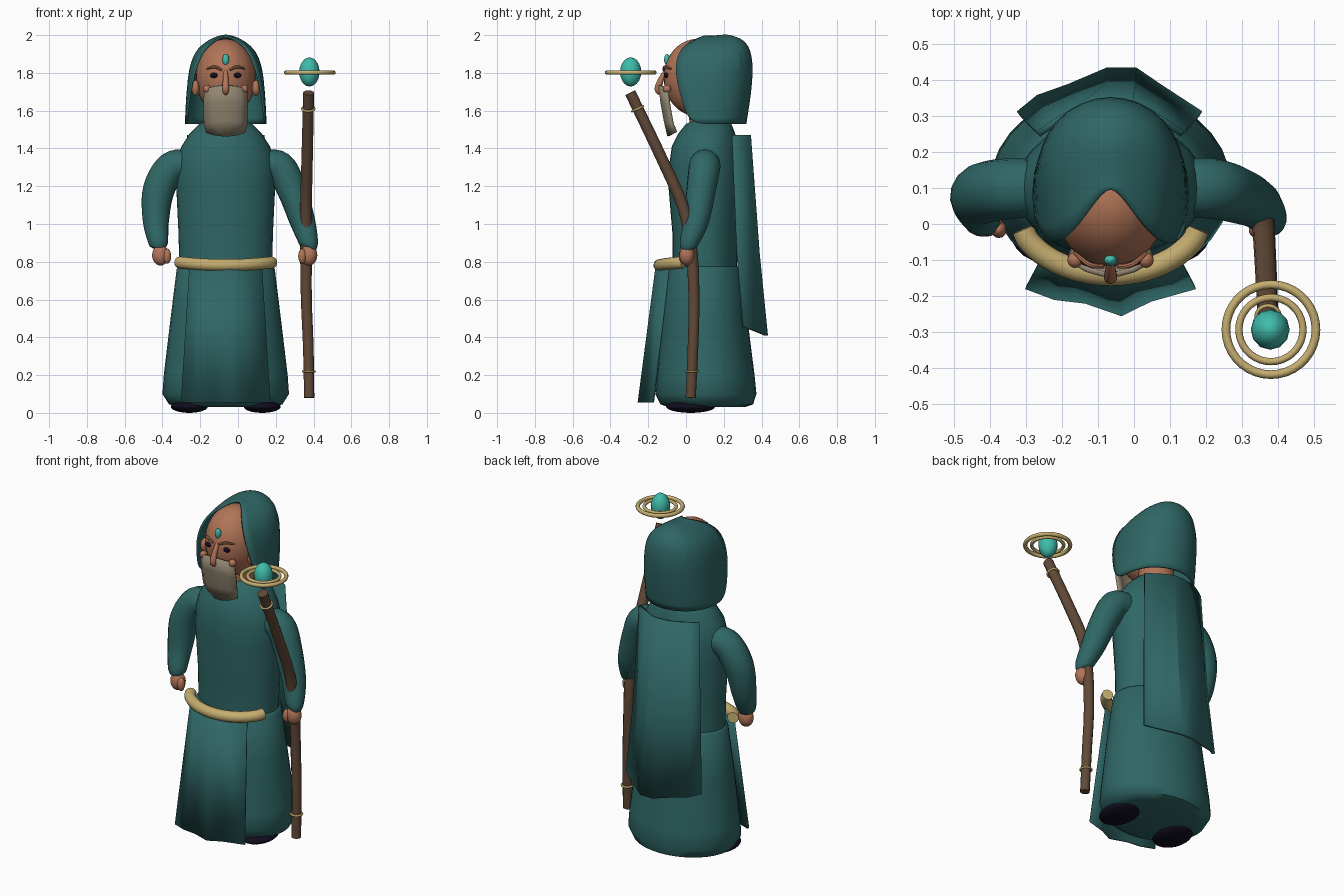
import bpy, bmesh, math
from mathutils import Vector

if "Cube" in bpy.data.objects:
    bpy.data.objects.remove(bpy.data.objects["Cube"])

CX = -0.065  # body centre line


def material(name, r, g, b):
    m = bpy.data.materials.new(name)
    m.diffuse_color = (r, g, b, 1)
    m.use_nodes = True
    m.node_tree.nodes["Principled BSDF"].inputs["Base Color"].default_value = m.diffuse_color
    return m


TEAL = material("teal_cloth", 0.028, 0.135, 0.13)
SKIN = material("tan_skin", 0.44, 0.175, 0.095)
GOLD = material("pale_gold", 0.56, 0.42, 0.16)
WOOD = material("brown_wood", 0.12, 0.066, 0.038)
GEM = material("turquoise_gem", 0.05, 0.5, 0.41)
BEARD = material("grey_beige_hair", 0.29, 0.24, 0.165)
DARK = material("near_black_navy", 0.006, 0.004, 0.014)


def smooth(ob, angle=40):
    bpy.ops.object.select_all(action='DESELECT')
    ob.select_set(True)
    bpy.context.view_layer.objects.active = ob
    bpy.ops.object.shade_smooth_by_angle(angle=math.radians(angle))


def mesh_object(name, verts, faces, mat, loc=(0, 0, 0)):
    me = bpy.data.meshes.new(name)
    me.from_pydata([tuple(v) for v in verts], [], faces)
    bm = bmesh.new()
    bm.from_mesh(me)
    bmesh.ops.remove_doubles(bm, verts=bm.verts, dist=1e-5)
    bmesh.ops.recalc_face_normals(bm, faces=bm.faces)
    bm.to_mesh(me)
    bm.free()
    me.materials.append(mat)
    ob = bpy.data.objects.new(name, me)
    ob.location = loc
    bpy.context.collection.objects.link(ob)
    return ob


def loft(name, rings, mat, n=32):
    """Closed body through elliptical rings (z, y, rx, ry)."""
    verts = [(rx * math.cos(a), y + ry * math.sin(a), z) for z, y, rx, ry in rings
             for a in (math.tau * i / n for i in range(n))]
    faces = [(r * n + i, r * n + (i + 1) % n, (r + 1) * n + (i + 1) % n, (r + 1) * n + i)
             for r in range(len(rings) - 1) for i in range(n)]
    faces += [tuple(range(n)), tuple(range(len(verts) - n, len(verts)))]
    ob = mesh_object(name, verts, faces, mat, (CX, 0, 0))
    smooth(ob, 50)
    return ob


def sheet(name, rows, mat, thick, mirror=False, subdiv=0, angle=20):
    """Cloth grid from rows of points, with thickness."""
    w = len(rows[0])
    verts = [p for row in rows for p in row]
    faces = [(r * w + c, r * w + c + 1, (r + 1) * w + c + 1, (r + 1) * w + c)
             for r in range(len(rows) - 1) for c in range(w - 1)]
    ob = mesh_object(name, verts, faces, mat, (CX, 0, 0))
    smooth(ob, angle)
    if mirror:
        ob.modifiers.new("mirror", 'MIRROR').use_clip = True
    if subdiv:
        s = ob.modifiers.new("round", 'SUBSURF')
        s.levels = s.render_levels = subdiv
    s = ob.modifiers.new("thickness", 'SOLIDIFY')
    s.thickness, s.offset = thick, 0
    return ob


def tube(name, pts, mat, sides=16, steps=6):
    """Sweep a circle along points (x, y, z, radius), smoothly interpolated."""
    P = [Vector(p) for p in pts]
    P = [2 * P[0] - P[1]] + P + [2 * P[-1] - P[-2]]
    path = []
    for i in range(1, len(P) - 2):
        a, b, c, d = P[i - 1:i + 3]
        for t in (k / steps for k in range(steps)):
            path.append(0.5 * (2 * b + (c - a) * t + (2 * a - 5 * b + 4 * c - d) * t * t
                               + (3 * b - a - 3 * c + d) * t ** 3))
    path.append(P[-2])
    verts, side = [], Vector((0, 1, 0)) if abs(pts[0][2] - pts[-1][2]) > 0.1 else Vector((0, 0, 1))
    for i, p in enumerate(path):
        d = (path[min(i + 1, len(path) - 1)] - path[max(i - 1, 0)]).to_3d().normalized()
        side = (side - d * side.dot(d)).normalized()
        up = d.cross(side)
        for k in range(sides):
            a = math.tau * k / sides
            verts.append(p.to_3d() + p[3] * (math.cos(a) * side + math.sin(a) * up))
    n = sides
    faces = [(r * n + i, r * n + (i + 1) % n, (r + 1) * n + (i + 1) % n, (r + 1) * n + i)
             for r in range(len(path) - 1) for i in range(n)]
    faces += [tuple(range(n)), tuple(range(len(verts) - n, len(verts)))]
    ob = mesh_object(name, verts, faces, mat)
    smooth(ob)
    return ob


def ball(name, loc, size, mat, seg=20, rings=12, tilt=0):
    bpy.ops.mesh.primitive_uv_sphere_add(segments=seg, ring_count=rings, radius=1, location=loc,
                                         rotation=(tilt, 0, 0))
    ob = bpy.context.object
    ob.name, ob.scale = name, size
    ob.data.materials.append(mat)
    smooth(ob)
    return ob


def ring(name, loc, major, minor, mat, tilt=0):
    bpy.ops.mesh.primitive_torus_add(location=loc, rotation=(tilt, 0, 0), major_radius=major,
                                     minor_radius=minor, major_segments=36, minor_segments=10)
    ob = bpy.context.object
    ob.name = name
    ob.data.materials.append(mat)
    smooth(ob)


# Robe: torso and flared skirt
loft("torso", [(0.74, 0.1, 0.245, 0.17), (0.95, 0.1, 0.25, 0.172), (1.2, 0.1, 0.262, 0.193),
               (1.32, 0.1, 0.26, 0.188), (1.41, 0.1, 0.235, 0.175), (1.48, 0.11, 0.19, 0.15),
               (1.53, 0.12, 0.14, 0.12), (1.55, 0.12, 0.09, 0.08)], TEAL)
loft("skirt", [(0.03, 0.11, 0.25, 0.2), (0.045, 0.11, 0.3, 0.245), (0.1, 0.105, 0.335, 0.268),
               (0.2, 0.105, 0.328, 0.258), (0.5, 0.1, 0.292, 0.225), (0.76, 0.1, 0.26, 0.19),
               (0.78, 0.1, 0.24, 0.165)], TEAL)

# Folded front panel
top = [(-0.19, -0.09), (-0.13, -0.12), (-0.06, -0.14), (0.02, -0.155), (0.07, -0.14), (0.19, -0.09)]
low = [(-0.235, -0.175), (-0.155, -0.205), (-0.07, -0.215), (0.03, -0.25), (0.11, -0.21), (0.235, -0.175)]
sheet("front_panel", [[(x, y, 0.78) for x, y in top], [(x, y, 0.055) for x, y in low]], TEAL, 0.012)

# Back cape with folds
top = [(-0.2, 0.25), (-0.15, 0.285), (-0.09, 0.32), (-0.01, 0.335), (0.06, 0.335), (0.11, 0.31), (0.2, 0.25)]
low = [(-0.255, 0.305), (-0.2, 0.35), (-0.115, 0.38), (-0.01, 0.425), (0.07, 0.425), (0.135, 0.38), (0.25, 0.305)]
mid = [((a[0] + b[0]) / 2, 0.4 * a[1] + 0.6 * b[1] - 0.008) for a, b in zip(top, low)]
sheet("cape", [[(x, y, 1.47) for x, y in top], [(x, y, 0.85) for x, y in mid],
               [(x, y, 0.58 - 0.4 * y) for x, y in low]], TEAL, 0.018)

# Hood: columns run front edge, side, rear quarter, back seam
hood = [
    [(0, 0.12, 2.0), (0, 0.14, 2.003), (0, 0.17, 2.003), (0, 0.2, 2.0)],
    [(0.055, 0.045, 1.975), (0.1, 0.15, 1.965), (0.075, 0.25, 1.985), (0, 0.28, 1.99)],
    [(0.125, -0.045, 1.92), (0.18, 0.13, 1.9), (0.145, 0.29, 1.93), (0, 0.355, 1.955)],
    [(0.172, -0.06, 1.79), (0.208, 0.14, 1.79), (0.165, 0.3, 1.82), (0, 0.378, 1.83)],
    [(0.197, -0.02, 1.65), (0.215, 0.14, 1.65), (0.165, 0.29, 1.66), (0, 0.36, 1.68)],
    [(0.207, 0.015, 1.53), (0.217, 0.14, 1.53), (0.16, 0.27, 1.53), (0, 0.335, 1.53)]]
sheet("hood", hood, TEAL, 0.012, mirror=True, subdiv=2, angle=50)

# Head, neck and face
ball("head", (CX, 0.06, 1.775), (0.158, 0.178, 0.205), SKIN, 32, 20)
loft("neck", [(1.5, 0.12, 0.1, 0.1), (1.68, 0.11, 0.1, 0.1)], SKIN, 20)
tube("nose", [(CX, -0.105, 1.81, 0.012), (CX, -0.13, 1.77, 0.015), (CX, -0.148, 1.715, 0.019),
              (CX, -0.135, 1.69, 0.012)], SKIN, 10, 3)
ball("forehead_gem", (CX, -0.1, 1.87), (0.018, 0.016, 0.03), GEM)
for s, label in ((-1, "left"), (1, "right")):
    ball(label + "_eye", (CX + s * 0.062, -0.105, 1.787), (0.022, 0.012, 0.014), DARK, 14, 8)
    tube(label + "_brow", [(CX + s * 0.02, -0.118, 1.815, 0.006), (CX + s * 0.06, -0.112, 1.832, 0.008),
                           (CX + s * 0.1, -0.08, 1.822, 0.005)], SKIN, 8, 4)
    ball(label + "_cheek", (CX + s * 0.098, -0.1, 1.715), (0.022, 0.022, 0.022), SKIN, 14, 8)
    ball(label + "_ear", (CX + s * 0.16, 0.0, 1.72), (0.022, 0.03, 0.042), SKIN, 14, 8)

# Curved beard
rows = []
for z, y, w in ((1.735, -0.14, 0.11), (1.65, -0.13, 0.115), (1.55, -0.112, 0.112), (1.465, -0.093, 0.1)):
    rows.append([(w * t, y + 0.04 * t * t, z + (0.02 * t * t if z < 1.5 else -0.02 * t * t))
                 for t in (-1, -0.6, -0.2, 0.2, 0.6, 1)])
sheet("beard", rows, BEARD, 0.016, angle=30)

# Sleeves and hands
tube("left_sleeve", [(-0.25, 0.1, 1.31, 0.08), (-0.35, 0.098, 1.3, 0.084), (-0.42, 0.085, 1.18, 0.084),
                     (-0.435, 0.06, 1.02, 0.07), (-0.422, 0.015, 0.9, 0.052), (-0.42, 0.01, 0.875, 0.035)], TEAL)
tube("right_sleeve", [(0.12, 0.1, 1.31, 0.08), (0.22, 0.098, 1.3, 0.084), (0.285, 0.08, 1.18, 0.078),
                      (0.34, 0.055, 1.02, 0.068), (0.375, 0.015, 0.9, 0.05), (0.375, 0.01, 0.875, 0.035)], TEAL)
for x, label, s in ((-0.41, "left", 1), (0.375, "right", -1)):
    ball(label + "_hand", (x, 0.005, 0.835), (0.045, 0.04, 0.055), SKIN)
    ball(label + "_thumb", (x + s * 0.035, -0.015, 0.83), (0.022, 0.024, 0.04), SKIN, 14, 8)

# Belt across the front
tube("belt", [(CX + 0.243 * math.sin(a), -0.015 - 0.125 * (math.cos(a) ** 1.3 if abs(a) < 1.57 else 0),
               0.782 + 0.014 * math.sin(a) ** 2, 0.032)
              for a in (math.pi * (i / 8 - 0.5) * 0.999 for i in range(9))], GOLD, 14, 3)

# Shoes
for x, label in ((CX - 0.193, "left_shoe"), (CX + 0.193, "right_shoe")):
    ball(label, (x, 0.025, 0.033), (0.098, 0.13, 0.033), DARK, 24, 12)

# Bent staff with bands
tube("staff", [(0.377, 0.025, 0.08, 0.027), (0.372, 0.037, 0.35, 0.028), (0.362, 0.042, 0.6, 0.029),
               (0.36, 0.03, 0.85, 0.031), (0.36, -0.012, 1.08, 0.031), (0.366, -0.13, 1.35, 0.03),
               (0.374, -0.295, 1.695, 0.029)], WOOD, 12)
ring("low_band", (0.375, 0.032, 0.22), 0.031, 0.006, GOLD)
ring("middle_band", (0.372, 0.015, 0.918), 0.036, 0.006, GOLD, 0.15)
ring("top_band", (0.372, -0.256, 1.61), 0.032, 0.006, GOLD, 0.43)

# Floating orb with two rings
ball("orb", (0.378, -0.293, 1.805), (0.054, 0.056, 0.077), GEM, 12, 10)
ring("outer_halo", (0.38, -0.293, 1.802), 0.125, 0.012, GOLD)
ring("inner_halo", (0.38, -0.293, 1.802), 0.089, 0.01, GOLD)
